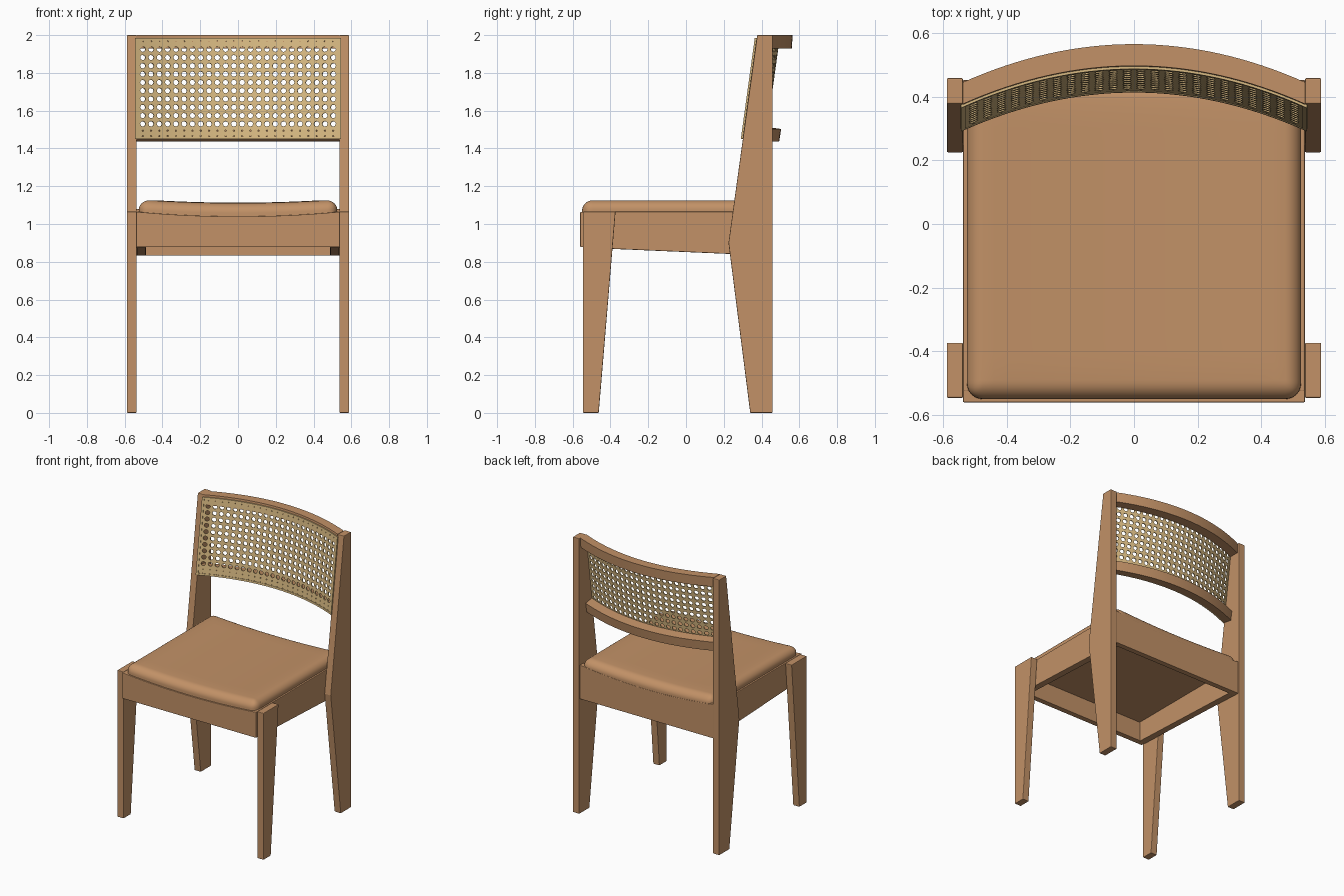
import bpy, bmesh, math
from mathutils import Vector

cube = bpy.data.objects.get("Cube")
if cube:
    bpy.data.objects.remove(cube, do_unlink=True)


def material(name, rgb):
    m = bpy.data.materials.new(name)
    m.use_nodes = True
    m.diffuse_color = (*rgb, 1)
    m.node_tree.nodes["Principled BSDF"].inputs["Base Color"].default_value = (*rgb, 1)
    return m


WOOD = material("warm_wood", (0.54, 0.285, 0.135))
LEATHER = material("tan_upholstery", (0.54, 0.285, 0.135))
CANE = material("pale_cane", (0.69, 0.49, 0.225))


def finish(bm, name, mat, bevel=0.0, smooth=False):
    bmesh.ops.recalc_face_normals(bm, faces=bm.faces)
    mesh = bpy.data.meshes.new(name)
    bm.to_mesh(mesh)
    bm.free()
    ob = bpy.data.objects.new(name, mesh)
    bpy.context.collection.objects.link(ob)
    mesh.materials.append(mat)
    if bevel:
        mod = ob.modifiers.new("soft_edges", "BEVEL")
        mod.width, mod.segments, mod.limit_method = bevel, 2, "ANGLE"
        mod.angle_limit = math.radians(40)
    if smooth:
        bpy.ops.object.select_all(action="DESELECT")
        ob.select_set(True)
        bpy.context.view_layer.objects.active = ob
        bpy.ops.object.shade_smooth_by_angle(angle=math.radians(35))
    return ob


def prism(name, outline, offset, mat=WOOD, bevel=0.004):
    """Extrude a closed outline of 3D points along an offset."""
    bm = bmesh.new()
    face = bm.faces.new([bm.verts.new(p) for p in outline])
    new = bmesh.ops.extrude_face_region(bm, geom=[face])["geom"]
    bmesh.ops.translate(bm, vec=Vector(offset),
                        verts=[v for v in new if isinstance(v, bmesh.types.BMVert)])
    return finish(bm, name, mat, bevel)


def bow(x):
    """Backward curve of the backrest across its width."""
    return -0.415 * x * x


def sweep(name, section, x0, x1, mat, steps=32):
    """Sweep a (y, z) section across x along the bowed backrest."""
    bm = bmesh.new()
    rings = []
    for i in range(steps + 1):
        x = x0 + (x1 - x0) * i / steps
        rings.append([bm.verts.new((x, y + bow(x), z)) for y, z in section])
    n = len(section)
    for a, b in zip(rings, rings[1:]):
        for j in range(n):
            bm.faces.new((a[j], a[(j + 1) % n], b[(j + 1) % n], b[j]))
    bm.faces.new(rings[0])
    bm.faces.new(rings[-1])
    return finish(bm, name, mat, 0, True)


# Legs and side aprons, one per side
INNER, OUTER = 0.537, 0.588
FRONT_LEG = [(-0.546, 0), (-0.462, 0), (-0.373, 1.065), (-0.546, 1.065)]
BACK_LEG = [(0.34, 0), (0.458, 0), (0.458, 2), (0.377, 2), (0.225, 0.9)]
SIDE_APRON = [(-0.525, 0.874), (0.43, 0.833), (0.43, 1.065), (-0.525, 1.065)]
for side, s in (("left", 1), ("right", -1)):
    for part, shape, x0, x1 in (("front_leg", FRONT_LEG, INNER, OUTER),
                                ("back_leg", BACK_LEG, INNER, OUTER),
                                ("side_apron", SIDE_APRON, 0.487, INNER)):
        prism(f"{side}_{part}", [(s * x0, y, z) for y, z in shape], (s * (x1 - x0), 0, 0))


# Front and back aprons with a dipped top edge
def dip(x):
    return max(0, 1 - (x / INNER) ** 2)


def apron(name, y, depth, bottom, top, sag):
    xs = [INNER * (i / 10 - 1) for i in range(21)]
    outline = [(-INNER, y, bottom), (INNER, y, bottom)]
    outline += [(x, y, top - sag * dip(x)) for x in reversed(xs)]
    prism(name, outline, (0, depth, 0), bevel=0.003)


apron("front_apron", -0.56, 0.04, 0.878, 1.065, 0.025)
apron("back_apron", 0.412, 0.04, 0.833, 1.08, 0.035)

# Seat board under the cushion
prism("seat_board", [(-0.49, -0.525, 1.02), (0.49, -0.525, 1.02),
                     (0.49, 0.415, 1.02), (-0.49, 0.415, 1.02)], (0, 0, 0.012), bevel=0)

# Cushion: rounded slab, soft towards its edges, with a shallow sideways dip
HALF, MIDDLE, BASE, TALL = 0.525, -0.05, 1.05, 0.082
bm = bmesh.new()
bmesh.ops.create_cube(bm, size=1)
for v in bm.verts:
    v.co = (v.co.x * 2 * HALF, MIDDLE + v.co.y, BASE + (v.co.z + 0.5) * TALL)
rounded = [e for e in bm.edges if any(v.co.z > BASE + 0.01 for v in e.verts)]
bmesh.ops.bevel(bm, geom=rounded, offset=0.05, segments=6, profile=0.5, affect="EDGES")
for axis, centre in ((0, 0), (1, MIDDLE)):
    for i in range(-10, 11):
        point, normal = Vector(), Vector()
        point[axis], normal[axis] = centre + 0.044 * i, 1
        bmesh.ops.bisect_plane(bm, geom=bm.verts[:] + bm.edges[:] + bm.faces[:],
                               plane_co=point, plane_no=normal)
for v in bm.verts:
    rim = min(HALF - abs(v.co.x), 0.5 - abs(v.co.y - MIDDLE), 0.11) / 0.11
    v.co.z -= 0.01 * (1 - rim) ** 2 * (v.co.z - BASE) / TALL + 0.019 * dip(v.co.x)
finish(bm, "seat_cushion", LEATHER, 0, True)

# Backrest rails, the lower one tipped back
sweep("top_rail", [(0.487, 1.93), (0.56, 1.93), (0.565, 2), (0.497, 2)], -INNER, INNER, WOOD)
sweep("bottom_rail", [(0.423, 1.447), (0.493, 1.436), (0.504, 1.503), (0.433, 1.513)],
      -INNER, INNER, WOOD)


# Cane panel: grid of cells with octagonal holes, leaning and bowed
def lean(z):
    return 0.419 + (z - 1.45) * 0.138


PITCH, COLS, ROWS = 0.0439, 24, 10
xs = [-0.543] + [PITCH * (i - COLS / 2) for i in range(COLS + 1)] + [0.543]
zs = [1.45, 1.479] + [1.508 + PITCH * i for i in range(ROWS + 1)] + [1.985]
bm = bmesh.new()


def vert(x, z):
    return bm.verts.new((x, lean(z) + bow(x), z))


for i, (xa, xb) in enumerate(zip(xs, xs[1:])):
    for j, (za, zb) in enumerate(zip(zs, zs[1:])):
        xm, zm = (xa + xb) / 2, (za + zb) / 2
        ring = [(xb, zm), (xb, zb), (xm, zb), (xa, zb), (xa, zm), (xa, za), (xm, za), (xb, za)]
        outer = [vert(*p) for p in ring]
        if i in (0, COLS + 1):
            bm.faces.new(outer)
            continue
        r = 0.0145 if 2 <= j < ROWS + 2 else 0.004
        inner = [vert(xm + r * math.cos(k * math.pi / 4), zm + r * math.sin(k * math.pi / 4))
                 for k in range(8)]
        for k in range(8):
            n = (k + 1) % 8
            bm.faces.new((outer[k], outer[n], inner[n], inner[k]))
bmesh.ops.remove_doubles(bm, verts=bm.verts, dist=0.0005)
panel = finish(bm, "cane_panel", CANE)
solid = panel.modifiers.new("thickness", "SOLIDIFY")
solid.thickness, solid.offset = 0.007, 0


# Slim binding strip around the cane
def strip(za, zb):
    return [(lean(za) - 0.006, za), (lean(za) + 0.003, za),
            (lean(zb) + 0.003, zb), (lean(zb) - 0.006, zb)]


sweep("cane_top_binding", strip(1.973, 1.986), -0.543, 0.543, CANE)
sweep("cane_bottom_binding", strip(1.449, 1.462), -0.543, 0.543, CANE)
for side, s in (("left", 1), ("right", -1)):
    sweep(f"cane_{side}_binding", strip(1.45, 1.985), s * 0.53, s * 0.544, CANE, 2)
